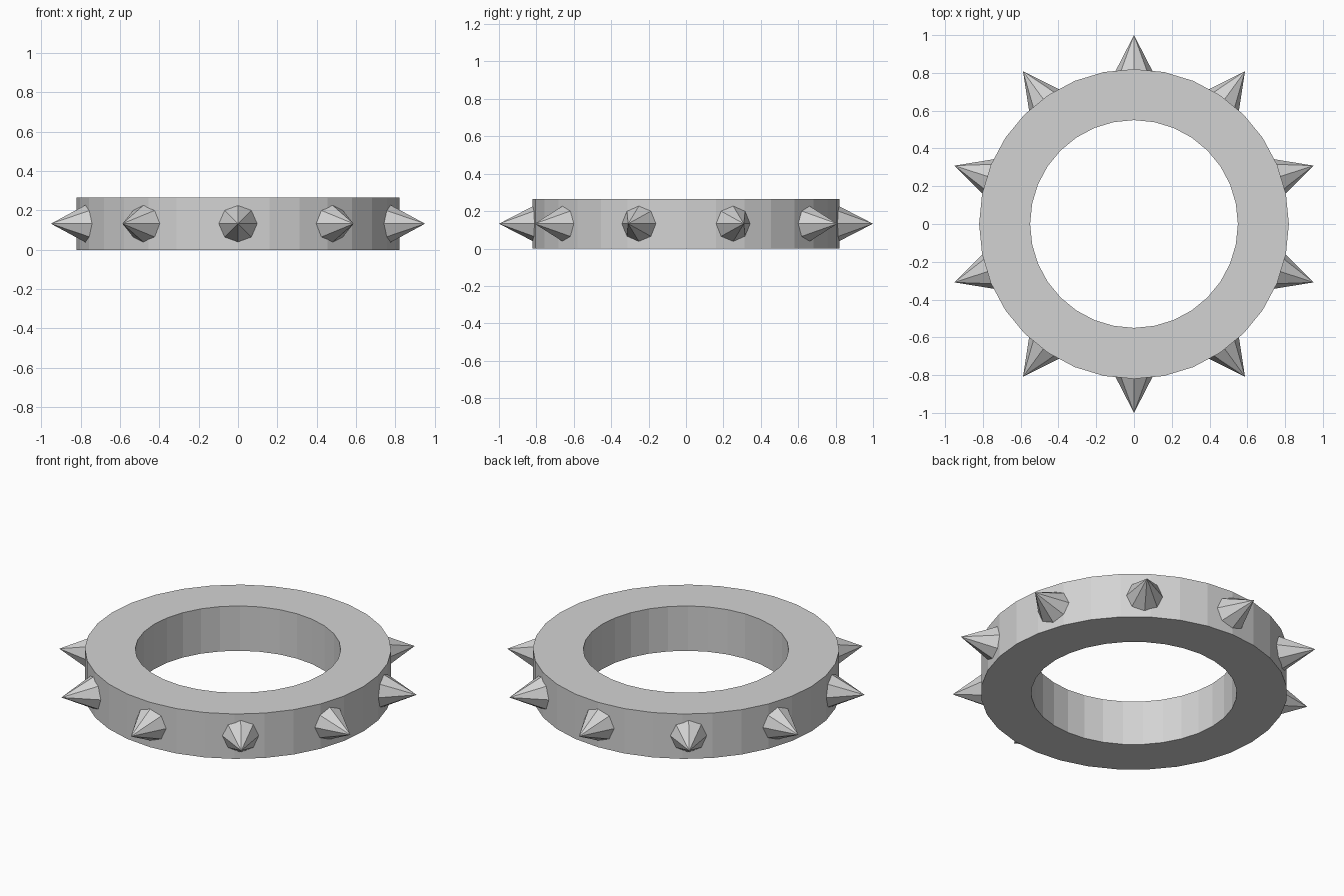
import bpy, bmesh, math
from mathutils import Matrix

cube = bpy.data.objects.get("Cube")
if cube:
    bpy.data.objects.remove(cube, do_unlink=True)

HEIGHT = 0.265
OUTER, INNER = 0.82, 0.55
RING_SIDES, SPIKE_SIDES, SPIKES = 32, 8, 10
TIP, BASE, BASE_RADIUS = 1.0, 0.79, 0.108

grey = bpy.data.materials.new("plain grey")
grey.use_nodes = True
colour = (0.65, 0.65, 0.65, 1)
grey.diffuse_color = colour
grey.node_tree.nodes["Principled BSDF"].inputs["Base Color"].default_value = colour


def finish(name, bm):
    bmesh.ops.recalc_face_normals(bm, faces=bm.faces)
    mesh = bpy.data.meshes.new(name)
    bm.to_mesh(mesh)
    bm.free()
    mesh.materials.append(grey)
    obj = bpy.data.objects.new(name, mesh)
    bpy.context.collection.objects.link(obj)
    return obj


# Flat band: a rectangular section swept around the z axis
bm = bmesh.new()
section = [(INNER, 0), (OUTER, 0), (OUTER, HEIGHT), (INNER, HEIGHT)]
loops = []
for i in range(RING_SIDES):
    a = math.tau * i / RING_SIDES
    loops.append([bm.verts.new((r * math.cos(a), r * math.sin(a), z)) for r, z in section])
for i, here in enumerate(loops):
    there = loops[(i + 1) % RING_SIDES]
    for j in range(4):
        k = (j + 1) % 4
        bm.faces.new((here[j], there[j], there[k], here[k]))
finish("ring_band", bm)

# Faceted spikes pointing outwards, with their bases sunk into the band
for i in range(SPIKES):
    bm = bmesh.new()
    bmesh.ops.create_cone(bm, cap_ends=True, segments=SPIKE_SIDES,
                          radius1=BASE_RADIUS, radius2=0, depth=TIP - BASE)
    bmesh.ops.remove_doubles(bm, verts=bm.verts, dist=0.0001)
    turn = Matrix.Rotation(math.pi / 2 + math.tau * i / SPIKES, 4, "Z")
    place = Matrix.Translation(((TIP + BASE) / 2, 0, HEIGHT / 2))
    tilt = Matrix.Rotation(math.pi / 2, 4, "Y")
    bm.transform(turn @ place @ tilt)
    finish(f"spike_{i + 1}", bm)
